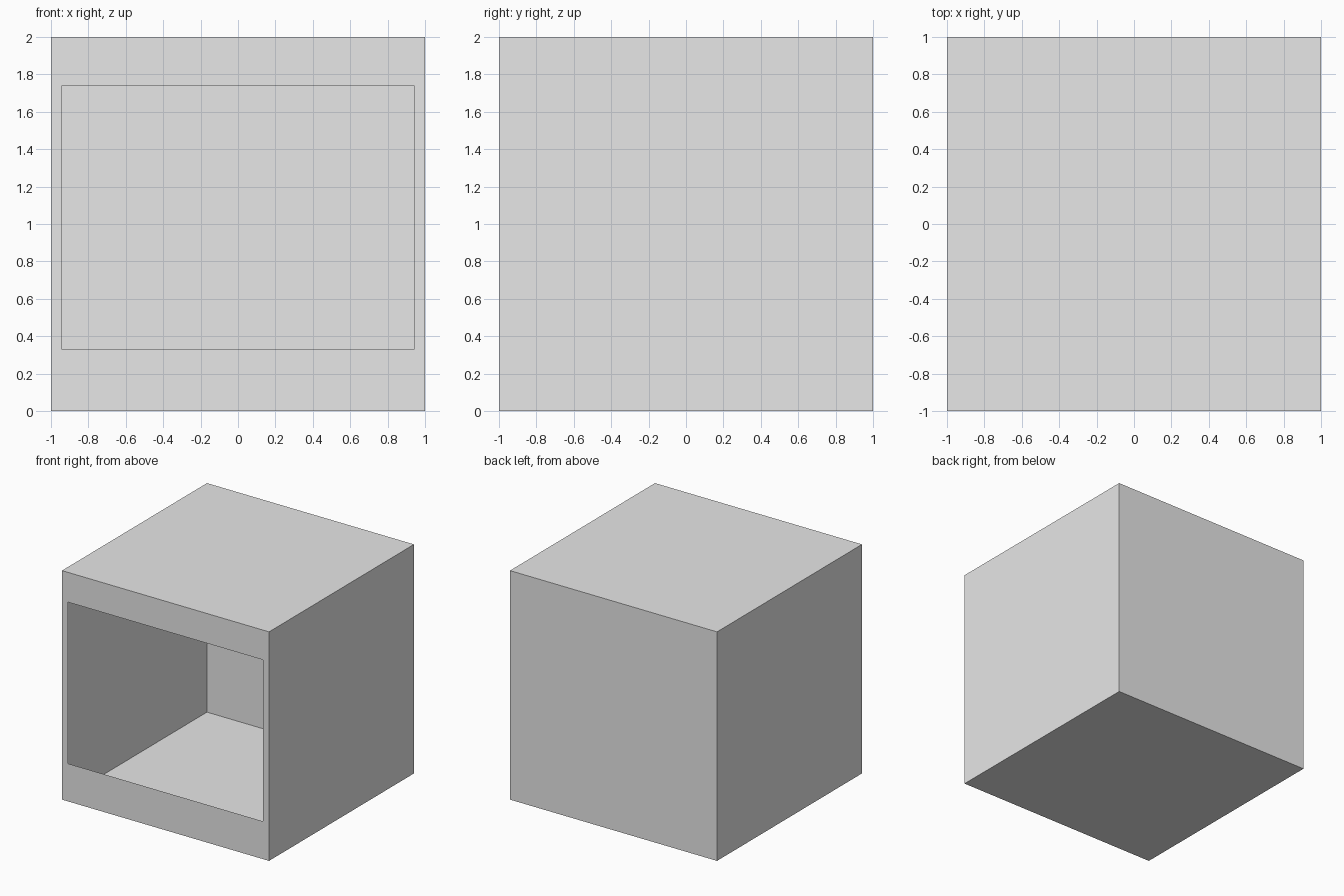
import bpy, bmesh
from mathutils import Matrix

if "Cube" in bpy.data.objects:
    bpy.data.objects.remove(bpy.data.objects["Cube"])

# Plain grey finish
grey = bpy.data.materials.new("light_grey")
grey.diffuse_color = (0.8, 0.8, 0.8, 1)
grey.use_nodes = True
grey.node_tree.nodes["Principled BSDF"].inputs["Base Color"].default_value = grey.diffuse_color

# Thin-walled cube shell standing on the floor
bm = bmesh.new()
bmesh.ops.create_cube(bm, size=2, matrix=Matrix.Translation((0, 0, 1)))

# Wide rectangular opening in the front wall
front = min(bm.faces, key=lambda f: f.calc_center_median().y)
bmesh.ops.inset_individual(bm, faces=[front], thickness=0.06)
for v in front.verts:
    v.co.x = 0.94 if v.co.x > 0 else -0.94
    v.co.z = 1.74 if v.co.z > 1 else 0.33
bmesh.ops.delete(bm, geom=[front], context='FACES_ONLY')

mesh = bpy.data.meshes.new("open_box")
bm.to_mesh(mesh)
bm.free()
mesh.materials.append(grey)
bpy.context.collection.objects.link(bpy.data.objects.new("open_box", mesh))
